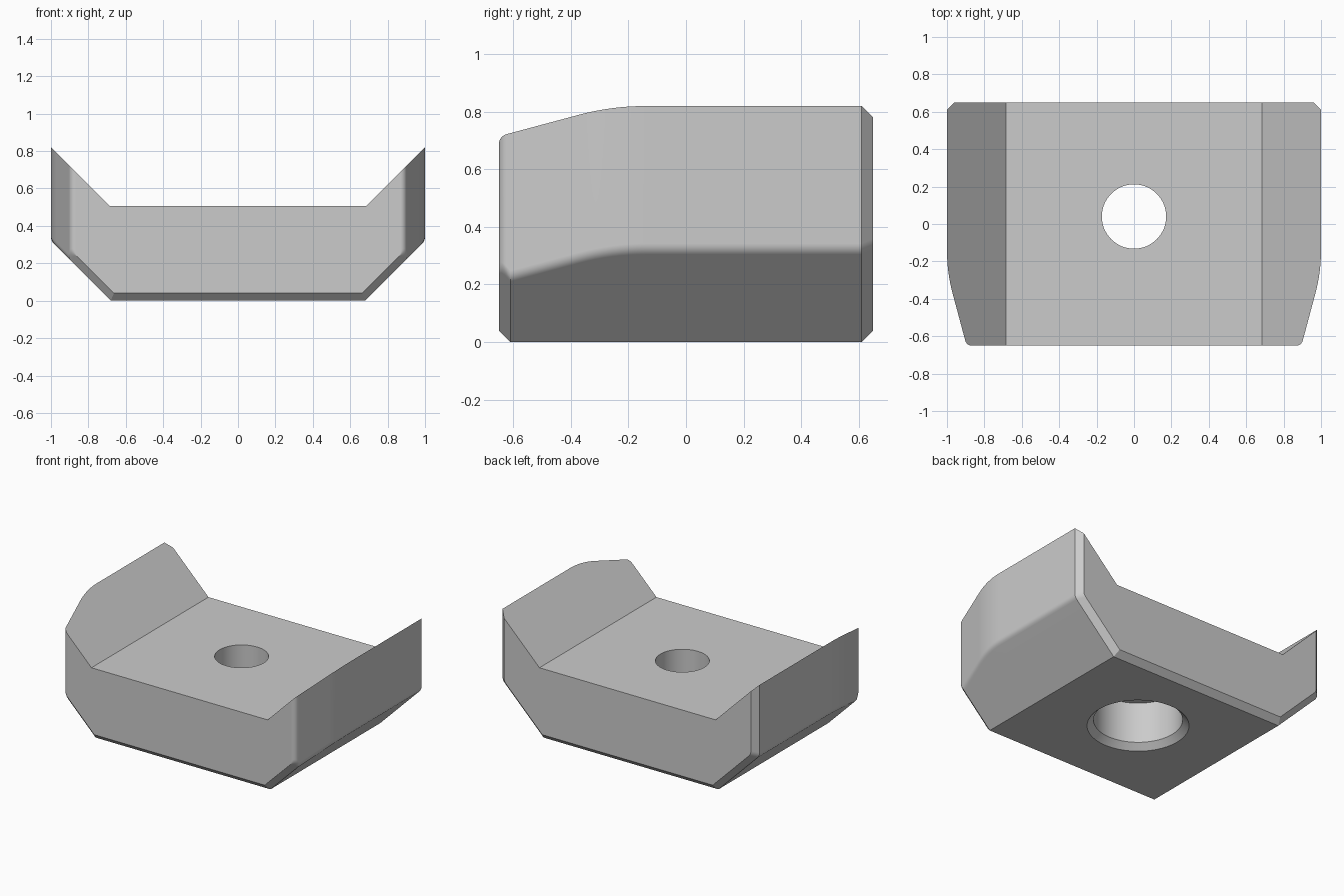
import bpy
import bmesh
from math import sin, cos, tan, radians, sqrt, pi

if "Cube" in bpy.data.objects:
    bpy.data.objects.remove(bpy.data.objects["Cube"])

HALF_LENGTH = 0.65
CHAMFER = 0.04
FOOT = 0.68            # half width of the flat underside
FLOOR = 0.505          # height of the flat top
TAPER = radians(15)

grey = bpy.data.materials.new("plain grey")
grey.use_nodes = True
colour = (0.6, 0.6, 0.6, 1)
grey.diffuse_color = colour
grey.node_tree.nodes["Principled BSDF"].inputs["Base Color"].default_value = colour


def loft(name, rings):
    """Skin equal-sized closed rings and cap both ends."""
    bm = bmesh.new()
    loops = [[bm.verts.new(p) for p in ring] for ring in rings]
    for a, b in zip(loops, loops[1:]):
        for i in range(len(a)):
            j = (i + 1) % len(a)
            bm.faces.new((a[i], a[j], b[j], b[i]))
    bm.faces.new(loops[0])
    bm.faces.new(loops[-1])
    bmesh.ops.dissolve_limit(bm, angle_limit=0.005, verts=bm.verts[:], edges=bm.edges[:])
    bmesh.ops.recalc_face_normals(bm, faces=bm.faces[:])
    mesh = bpy.data.meshes.new(name)
    bm.to_mesh(mesh)
    bm.free()
    mesh.materials.append(grey)
    obj = bpy.data.objects.new(name, mesh)
    bpy.context.collection.objects.link(obj)
    return obj


def section(y, w):
    """Cross-section of the block at y, with half width w."""
    inset = max(0, abs(y) - HALF_LENGTH + CHAMFER)
    corner = w - FOOT + inset * sqrt(2)
    soft = 0.022
    half = [(FOOT + 0.005, FLOOR), (w, w - FOOT + 0.5)]
    # Softened edge between side wall and sloping underside
    for i in range(5):
        t = i / 4
        half.append((w - t * t * soft * 0.707,
                     corner + (1 - t) ** 2 * soft - t * t * soft * 0.707))
    half.append((FOOT - inset * (sqrt(2) - 1), inset))
    return [(x, y, z) for x, z in half] + [(-x, y, z) for x, z in reversed(half)]


# Plan outline from back to front: chamfered back, curved taper, rounded front
stations = [(HALF_LENGTH, 1 - CHAMFER), (HALF_LENGTH - CHAMFER, 1)]
bend_y, bend_r = -0.14, 0.9
for i in range(9):
    a = TAPER * i / 8
    stations.append((bend_y - bend_r * sin(a), 1 - bend_r * (1 - cos(a))))
end_y, end_w = stations[-1]


def taper_width(y):
    return end_w + (y - end_y) * tan(TAPER)


front_y = CHAMFER - HALF_LENGTH
stations.append((front_y, taper_width(front_y)))
round_r = 0.035
cy = round_r - HALF_LENGTH
cx = taper_width(cy) - round_r / cos(TAPER)
for i in range(7):
    a = TAPER + (pi / 2 - TAPER) * i / 6
    stations.append((cy - round_r * sin(a), cx + round_r * cos(a)))

block = loft("winged_block", [section(y, w) for y, w in stations])

# Stepped bolt hole with a chamfered mouth underneath
steps = [(0.363, -0.04), (0.282, 0.041), (0.282, 0.327), (0.172, 0.327), (0.172, 0.9)]
SIDES = 64
cutter = loft("bolt_hole_cutter", [
    [(r * cos(2 * pi * k / SIDES), 0.04 + r * sin(2 * pi * k / SIDES), z) for k in range(SIDES)]
    for r, z in steps])
cutter.hide_render = True

cut = block.modifiers.new("bolt hole", 'BOOLEAN')
cut.operation = 'DIFFERENCE'
cut.solver = 'EXACT'
cut.object = cutter
bpy.ops.object.select_all(action='DESELECT')
bpy.context.view_layer.objects.active = block
block.select_set(True)
bpy.ops.object.modifier_apply(modifier=cut.name)
bpy.data.objects.remove(cutter)

# Smooth curves, crisp flats
bpy.ops.object.shade_smooth_by_angle(angle=radians(30))
weighted = block.modifiers.new("flat shading on large faces", 'WEIGHTED_NORMAL')
weighted.keep_sharp = True
